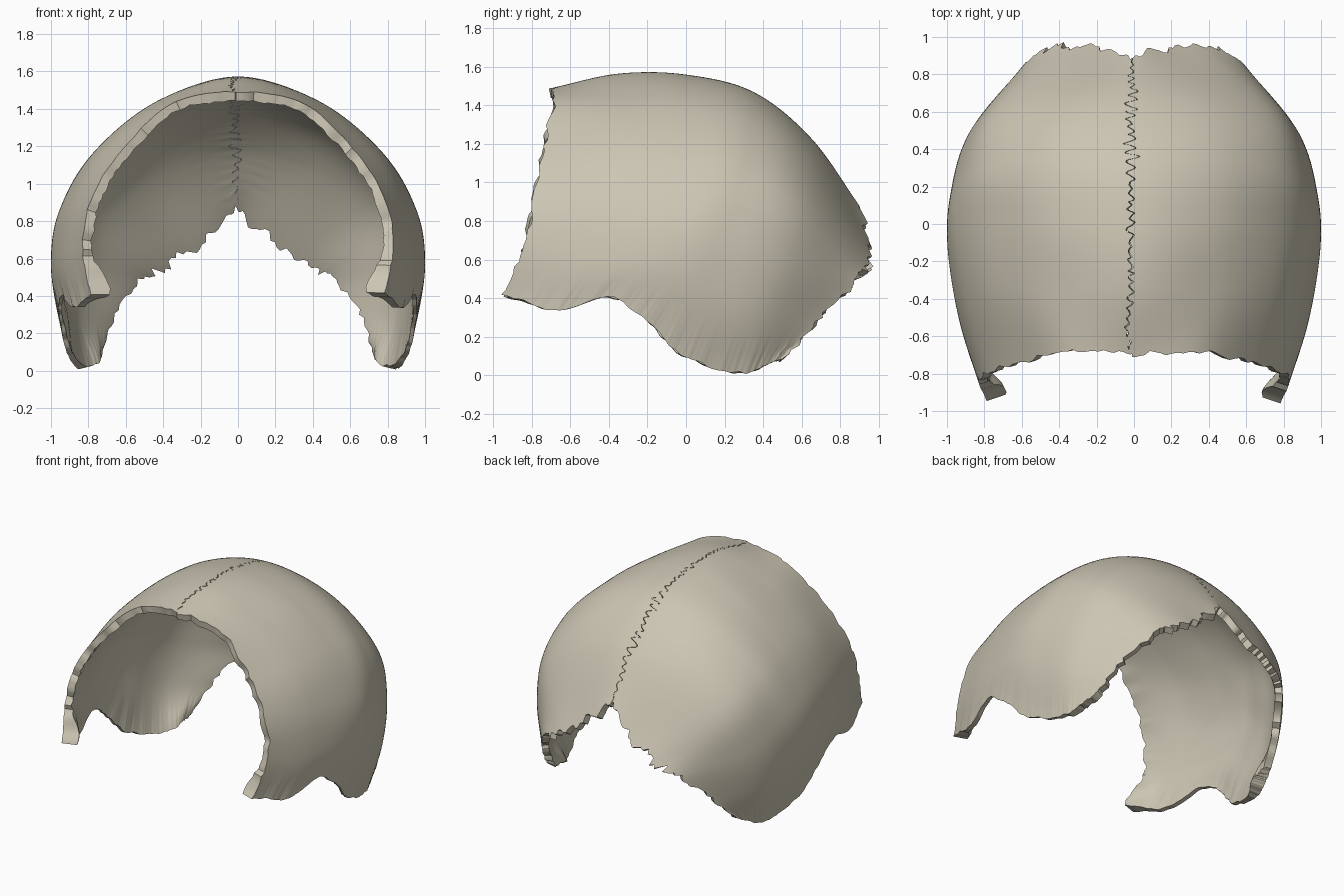
import bpy, bmesh, math
from mathutils import Vector, noise

if "Cube" in bpy.data.objects:
    bpy.data.objects.remove(bpy.data.objects["Cube"])

# Ribs of the right bone, front edge to back edge; each runs midline -> lower edge
RIBS = [
    [(0, -.70, 1.49), (.35, -.68, 1.43), (.62, -.74, 1.18), (.78, -.79, .93), (.83, -.84, .68), (.79, -.95, .41)],
    [(0, -.35, 1.565), (.42, -.35, 1.43), (.73, -.37, 1.18), (.89, -.41, .90), (.94, -.48, .60), (.89, -.65, .33)],
    [(0, 0, 1.56), (.43, 0, 1.44), (.77, 0, 1.17), (.95, -.03, .87), (.998, -.10, .60), (.96, -.28, .33)],
    [(0, .35, 1.47), (.44, .35, 1.36), (.79, .30, 1.10), (.95, .22, .78), (.98, .12, .45), (.92, -.02, .10)],
    [(0, .65, 1.23), (.40, .65, 1.13), (.73, .61, .90), (.86, .52, .62), (.90, .40, .32), (.85, .29, .01)],
    [(0, .90, .88), (.20, .95, .70), (.40, .955, .575), (.57, .87, .49), (.70, .69, .28), (.78, .52, .10)],
]
NET = [[Vector(p) for p in rib] for rib in RIBS]
# Ghost points: mirrored across the midline, extrapolated at the free edges
NET = [[Vector((-r[1].x, r[1].y, r[1].z))] + r + [2 * r[-1] - r[-2]] for r in NET]
NET = [[2 * a - b for a, b in zip(NET[0], NET[1])]] + NET + \
      [[2 * a - b for a, b in zip(NET[-1], NET[-2])]]
NU, NV = 400, 52


def weights(t):
    """Spline segment and its four blending weights."""
    i = max(0, min(4, int(math.floor(t * 5))))
    f = t * 5 - i
    return i, ((-f + 2 * f**2 - f**3) / 2, (2 - 5 * f**2 + 3 * f**3) / 2,
               (f + 4 * f**2 - 3 * f**3) / 2, (f**3 - f**2) / 2)


def surface(u, v):
    i, wu = weights(u)
    j, wv = weights(v)
    p = Vector((0, 0, 0))
    for a in range(4):
        for b in range(4):
            p += NET[i + a][j + b] * (wu[a] * wv[b])
    return p


def rough(t, seed):
    """Ragged one-dimensional noise."""
    return noise.noise(Vector((t, seed, .37))) + .5 * noise.noise(Vector((t * 2.3, seed + 5, .71)))


def bump(x, c, w):
    return math.exp(-((x - c) / w) ** 2)


def suture(u):
    """Sideways and lengthwise wander of the midline joint."""
    amp = .004 + .007 * bump(u, .8, .12) + .007 * bump(u, .62, .05) + .003 * bump(u, .4, .2)
    side = amp * (math.sin(u * 210 + 3 * rough(u * 14, 2)) + 1.3 * rough(u * 45, 8))
    side -= .008 + .012 * bump(u, .08, .06)
    along = .005 * rough(u * 60, 21) * min(1, 12 * u, 12 * (1 - u))
    return side, along


def warp(u, v, s):
    """Shift the plain grid so its borders follow the joint and ragged edges."""
    mid = max(0, 1 - v / .22)
    side, along = suture(u)
    front, back, low = max(0, 1 - u / .12), max(0, (u - .88) / .12), max(0, (v - .8) / .2)
    seed = 10 + 7 * s
    du = along * mid
    du += front * (.014 * rough(v * 26, seed)) + back * (.026 * rough(v * 30, seed + 1))
    dv = (s * side + .0012) * mid
    dv += low * (-.05 * bump(u, .30, .07) + .010 * rough(u * 14, seed + 2)
                 + .012 * rough(u * 60, seed + 3) * max(0, (u - .8) / .2))
    return u + du, v + dv


def thickness(u, v, s):
    low = 1 - v
    t = .05 + .012 * rough(v * 30, 40 + s) * bump(u, 0, .05)
    t *= 1 - .6 * bump(low, 0, .07) * bump(u, .45, .3)
    t += .07 * bump(u, 0, .07) * bump(low, .03, .08)
    t += .045 * bump(u, .87, .09) * bump(low, 0, .09)
    return t + .006 * noise.noise(Vector((u * 6, v * 6, s)))


def build_bone(name, s):
    bm = bmesh.new()
    outer, inner = [], []
    for i in range(NU + 1):
        ro, ri = [], []
        for j in range(NV + 1):
            u0, v0 = i / NU, (j / NV) ** 1.15
            u, v = warp(u0, v0, s)
            p = surface(u, v)
            n = (surface(u + .01, v) - p).cross(surface(u, v + .01) - p).normalized()
            # Fine ridges fanning along the lower side edge
            p += n * (.004 * bump(v0, 1, .08) * (1 + rough(u0 * 30, 60)))
            q = p + n * thickness(u0, v0, s)
            ro.append(bm.verts.new((p.x * s, p.y, p.z)))
            ri.append(bm.verts.new((q.x * s, q.y, q.z)))
        outer.append(ro)
        inner.append(ri)
    # Outer and inner faces
    for g, flip in ((outer, s > 0), (inner, s < 0)):
        for i in range(NU):
            for j in range(NV):
                f = [g[i][j], g[i + 1][j], g[i + 1][j + 1], g[i][j + 1]]
                bm.faces.new(f[::-1] if flip else f)
    # Edge walls all round
    ring = [(i, 0) for i in range(NU)] + [(NU, j) for j in range(NV)] + \
           [(i, NV) for i in range(NU, 0, -1)] + [(0, j) for j in range(NV, 0, -1)]
    for (a, b), (c, d) in zip(ring, ring[1:] + ring[:1]):
        bm.faces.new((outer[a][b], outer[c][d], inner[c][d], inner[a][b]))
    bmesh.ops.recalc_face_normals(bm, faces=bm.faces)
    mesh = bpy.data.meshes.new(name)
    bm.to_mesh(mesh)
    bm.free()
    ob = bpy.data.objects.new(name, mesh)
    bpy.context.collection.objects.link(ob)
    mat = bpy.data.materials.get("bone") or bpy.data.materials.new("bone")
    mat.diffuse_color = (.60, .56, .45, 1)
    mat.use_nodes = True
    mat.node_tree.nodes["Principled BSDF"].inputs["Base Color"].default_value = mat.diffuse_color
    mesh.materials.append(mat)
    bpy.ops.object.select_all(action='DESELECT')
    ob.select_set(True)
    bpy.context.view_layer.objects.active = ob
    bpy.ops.object.shade_smooth_by_angle(angle=math.radians(40))


build_bone("right_parietal_bone", 1)
build_bone("left_parietal_bone", -1)
